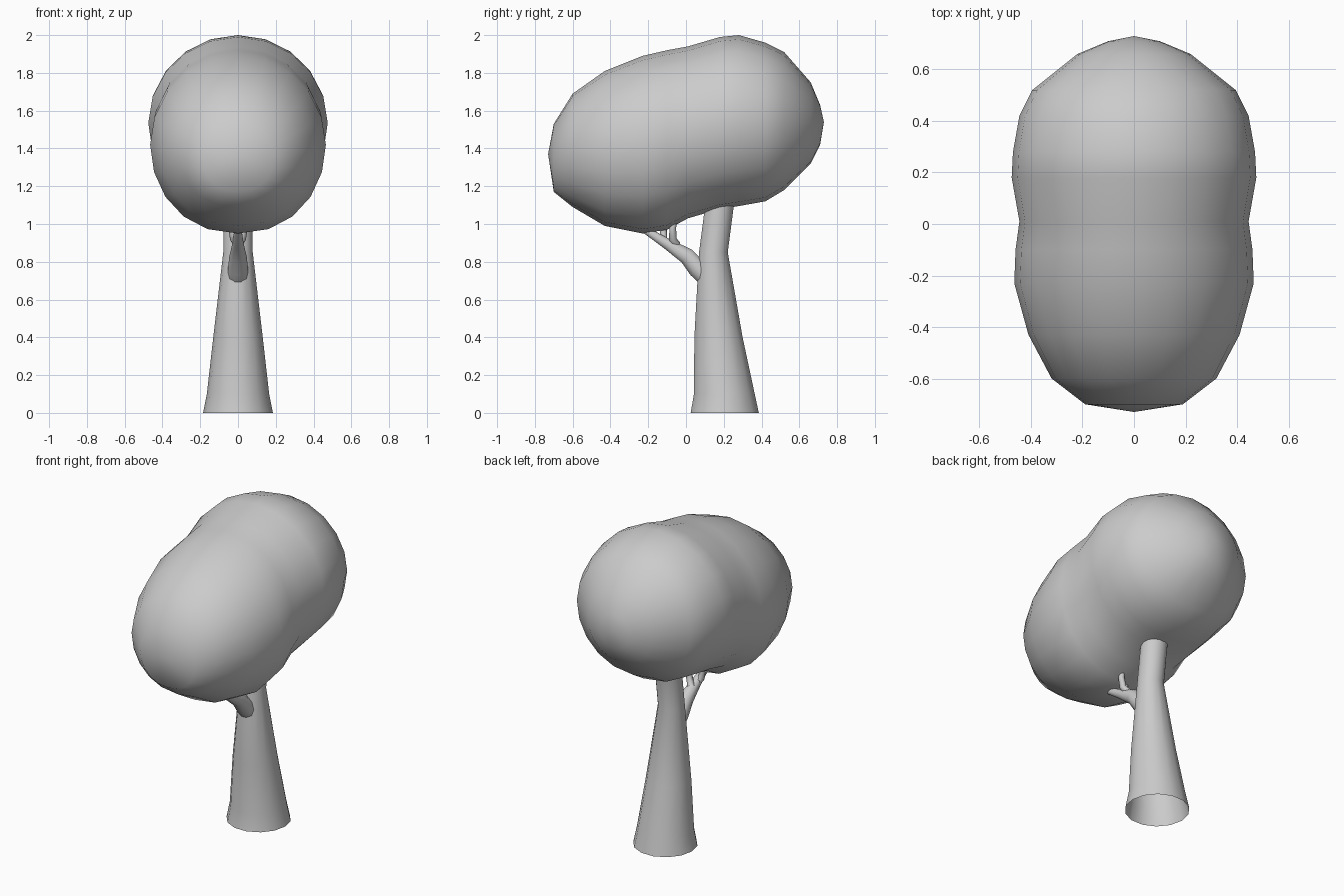
import bpy, bmesh, math
from mathutils import Vector

if "Cube" in bpy.data.objects:
    bpy.data.objects.remove(bpy.data.objects["Cube"])


def finish(name, bm):
    bmesh.ops.recalc_face_normals(bm, faces=bm.faces)
    me = bpy.data.meshes.new(name)
    bm.to_mesh(me)
    bm.free()
    for p in me.polygons:
        p.use_smooth = True
    ob = bpy.data.objects.new(name, me)
    bpy.context.collection.objects.link(ob)
    return ob


def bridge(bm, rings):
    for a, b in zip(rings, rings[1:]):
        n = len(a)
        for i in range(n):
            bm.faces.new((a[i], a[(i + 1) % n], b[(i + 1) % n], b[i]))


def fan(bm, ring, point):
    tip = bm.verts.new(point)
    for i in range(len(ring)):
        bm.faces.new((ring[i], ring[(i + 1) % len(ring)], tip))


def limb(name, path, sides, flat=False, tip=False):
    """Tapered tube through (x, y, z, radius) points, open at the root."""
    bm = bmesh.new()
    pts = [Vector(p[:3]) for p in path]
    rings = []
    for i, c in enumerate(pts):
        d = pts[min(i + 1, len(pts) - 1)] - pts[max(i - 1, 0)]
        d = Vector((0, 0, 1)) if flat else d.normalized()
        u = Vector((1, 0, 0))
        u = (u - d * u.dot(d)).normalized()
        v = d.cross(u)
        r = path[i][3]
        rings.append([bm.verts.new(c + r * (math.cos(t) * u + math.sin(t) * v))
                      for t in (2 * math.pi * k / sides for k in range(sides))])
    bridge(bm, rings)
    if tip:
        bm.faces.new(rings[-1])
    return finish(name, bm)


# Crown: two blended lobes lofted along y (y, half width, bottom, top)
sections = [(-0.70, .19, 1.17, 1.53), (-0.60, .32, 1.09, 1.69),
            (-0.43, .41, 0.99, 1.81), (-0.23, .465, 0.95, 1.89),
            (-0.10, .46, 0.97, 1.92), (0.01, .445, 1.03, 1.94),
            (0.18, .475, 1.08, 1.99), (0.28, .47, 1.095, 2.0),
            (0.42, .445, 1.12, 1.96), (0.52, .395, 1.18, 1.91),
            (0.66, .22, 1.32, 1.75), (0.71, .10, 1.42, 1.63)]
bm = bmesh.new()
rings = []
for y, w, lo, hi in sections:
    ring = []
    for k in range(20):
        t = 2 * math.pi * k / 20
        c, s = math.cos(t), math.sin(t)
        # slightly fuller lower half
        cx = math.copysign(abs(c) ** (0.9 if s < 0 else 1.0), c)
        ring.append(bm.verts.new((w * cx, y, (lo + hi) / 2 + s * (hi - lo) / 2)))
    rings.append(ring)
bridge(bm, rings)
fan(bm, rings[0], (0, -0.73, 1.37))
fan(bm, rings[-1], (0, 0.73, 1.54))
finish("crown", bm)

# Trunk: open flared tube, slightly bent
limb("trunk", [(0, .205, 0, .185), (0, .203, .1, .165), (0, .172, .4, .131),
               (0, .145, .85, .078), (0, .175, 1.08, .078), (0, .19, 1.16, .076)],
     14, flat=True)

# Side branch reaching forward into the crown
limb("branch", [(0, .11, .72, .056), (0, .06, .765, .053), (0, .005, .83, .046),
                (0, -.10, .895, .03), (0, -.21, .965, .02), (0, -.25, 1.0, .015)],
     10, tip=True)

# Twigs on the branch
for side, y in ((1, -.07), (-1, -.12)):
    limb("twig", [(0, y + .02, .89, .022), (side * .022, y, .92, .02),
                  (side * .035, y, .98, .018), (side * .03, y + .01, 1.06, .014)],
         8, tip=True)
